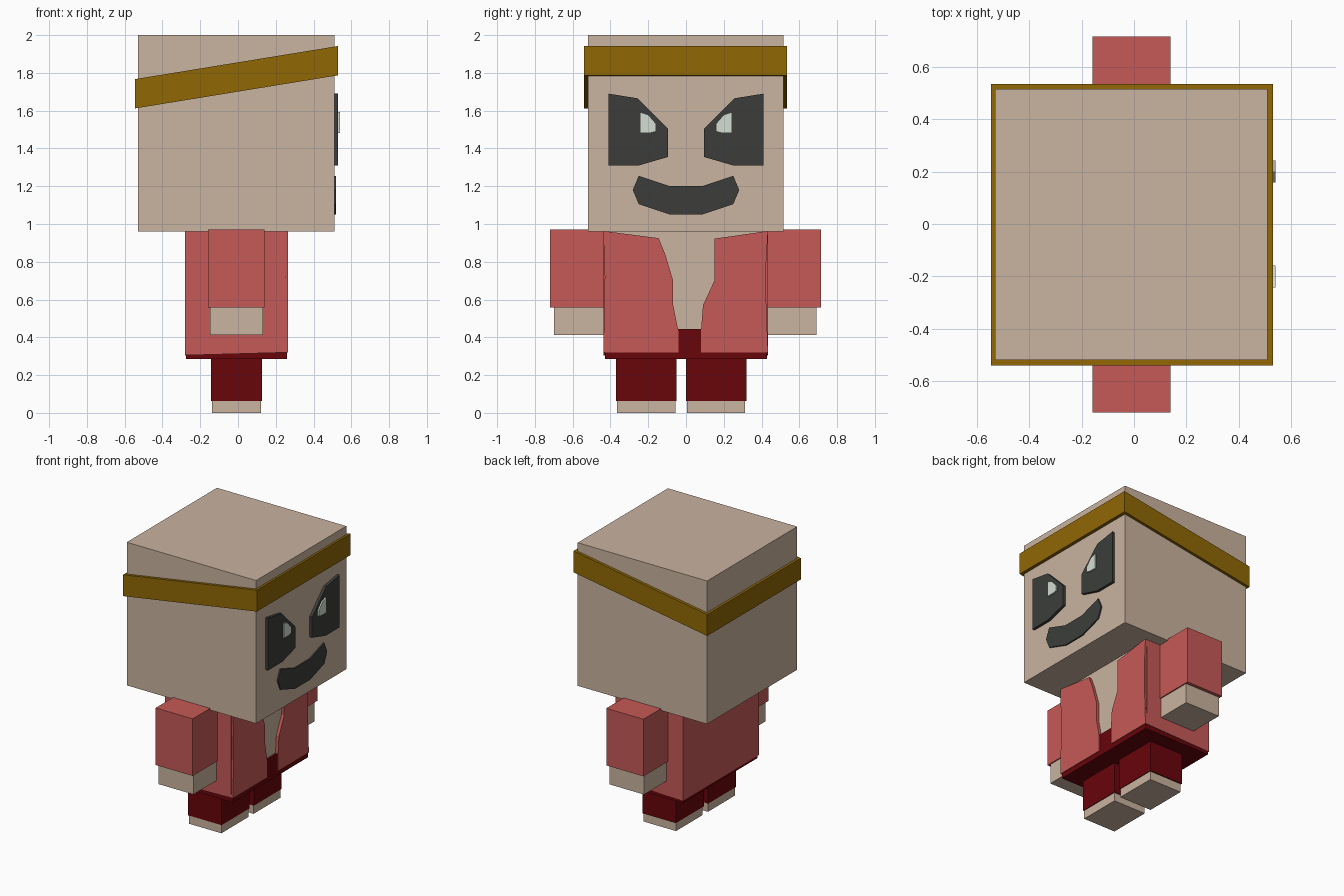
import bpy, bmesh

if "Cube" in bpy.data.objects:
    bpy.data.objects.remove(bpy.data.objects["Cube"])


def material(name, r, g, b):
    m = bpy.data.materials.new(name)
    m.diffuse_color = tuple((c / 255) ** 2.2 for c in (r, g, b)) + (1,)
    m.use_nodes = True
    m.node_tree.nodes["Principled BSDF"].inputs["Base Color"].default_value = m.diffuse_color
    return m


SKIN = material("skin", 200, 178, 158)
RED = material("jacket_red", 196, 90, 87)
MAROON = material("trouser_red", 104, 13, 18)
GOLD = material("band_gold", 143, 103, 13)
DARK = material("charcoal", 62, 64, 61)
PALE = material("pale", 210, 220, 210)


def finish(name, bm, mat):
    bmesh.ops.recalc_face_normals(bm, faces=bm.faces)
    mesh = bpy.data.meshes.new(name)
    bm.to_mesh(mesh)
    bm.free()
    obj = bpy.data.objects.new(name, mesh)
    bpy.context.collection.objects.link(obj)
    mesh.materials.append(mat)
    return obj


def box(name, x, y, z, mat):
    bm = bmesh.new()
    bmesh.ops.create_cube(bm, size=1)
    for v in bm.verts:
        v.co = [r[0] if c < 0 else r[1] for r, c in zip((x, y, z), v.co)]
    return finish(name, bm, mat)


def extrude(bm, points, offset):
    face = bm.faces.new([bm.verts.new(p) for p in points])
    new = bmesh.ops.extrude_face_region(bm, geom=[face], use_keep_orig=True)["geom"]
    bmesh.ops.translate(bm, vec=offset, verts=[g for g in new if isinstance(g, bmesh.types.BMVert)])


def plate(name, outline, x0, x1, mat):
    """Flat (y, z) outline given thickness along x."""
    bm = bmesh.new()
    extrude(bm, [(x0, y, z) for y, z in outline], (x1 - x0, 0, 0))
    return finish(name, bm, mat)


# Head
box("head", (-0.53, 0.51), (-0.52, 0.515), (0.96, 2.0), SKIN)

# Slanted headband: hollow rectangular ring rising towards the face
bm = bmesh.new()
rings = []
for x0, x1, y0, y1 in ((-0.545, 0.53, -0.54, 0.535), (-0.525, 0.505, -0.515, 0.51)):
    for h in (0, 0.155):
        rings.append([bm.verts.new((x, y, 1.612 + h + (x + 0.545) * 0.163))
                      for x, y in ((x0, y0), (x1, y0), (x1, y1), (x0, y1))])
for a, b in ((0, 1), (1, 3), (3, 2), (2, 0)):
    for i in range(4):
        j = (i + 1) % 4
        bm.faces.new((rings[a][i], rings[a][j], rings[b][j], rings[b][i]))
finish("headband", bm, GOLD)

# Face details
eye = [(0.41, 1.69), (0.255, 1.665), (0.095, 1.505), (0.095, 1.355), (0.25, 1.31), (0.41, 1.31)]
glint = [(0.243, 1.592), (0.2, 1.578), (0.158, 1.53), (0.158, 1.49), (0.19, 1.482), (0.243, 1.482)]
for side, s in (("left", -1), ("right", 1)):
    plate(side + "_eye", [(s * y, z) for y, z in eye], 0.505, 0.53, DARK)
    plate(side + "_eye_glint", [(s * y, z) for y, z in glint], 0.52, 0.54, PALE)
half = [(0.085, 1.2), (0.25, 1.255), (0.282, 1.18), (0.25, 1.105), (0.085, 1.05)]
plate("mouth", half + [(-y, z) for y, z in reversed(half)], 0.505, 0.52, DARK)

# Torso and hips
box("chest", (-0.26, 0.245), (-0.42, 0.415), (0.43, 0.97), SKIN)
box("hips", (-0.275, 0.26), (-0.43, 0.43), (0.285, 0.445), MAROON)

# Jacket: U-shaped back and sides, hem slightly lower at the back
bm = bmesh.new()
plan = [(0.252, -0.438), (-0.28, -0.438), (-0.28, 0.434), (0.252, 0.434),
        (0.252, 0.41), (-0.255, 0.41), (-0.255, -0.415), (0.252, -0.415)]
extrude(bm, [(x, y, 0.305 + (x + 0.28) * 0.028) for x, y in plan], (0, 0, 0.3))
for v in bm.verts:
    if v.co.z > 0.5:
        v.co.z = 0.963
finish("jacket_back", bm, RED)

# Jacket front panels
plate("jacket_left_panel",
      [(-0.438, 0.963), (-0.145, 0.925), (-0.11, 0.84), (-0.068, 0.7), (-0.068, 0.57),
       (-0.04, 0.43), (-0.04, 0.32), (-0.438, 0.32), (-0.432, 0.56), (-0.43, 0.72)],
      0.24, 0.266, RED)
plate("jacket_right_panel",
      [(0.434, 0.963), (0.15, 0.922), (0.15, 0.7), (0.09, 0.57), (0.08, 0.44),
       (0.08, 0.32), (0.434, 0.32), (0.425, 0.57), (0.422, 0.75)],
      0.24, 0.266, RED)

# Arms and legs
for side, arm, hand, leg, foot in (
        ("left", (-0.72, -0.43), (-0.7, -0.432), (-0.37, -0.05), (-0.365, -0.055)),
        ("right", (0.425, 0.715), (0.427, 0.692), (0.0, 0.32), (0.005, 0.312))):
    box(side + "_sleeve", (-0.158, 0.14), arm, (0.557, 0.972), RED)
    box(side + "_hand", (-0.148, 0.132), hand, (0.413, 0.565), SKIN)
    box(side + "_trouser_leg", (-0.143, 0.127), leg, (0.062, 0.3), MAROON)
    box(side + "_foot", (-0.138, 0.122), foot, (0.0, 0.07), SKIN)
